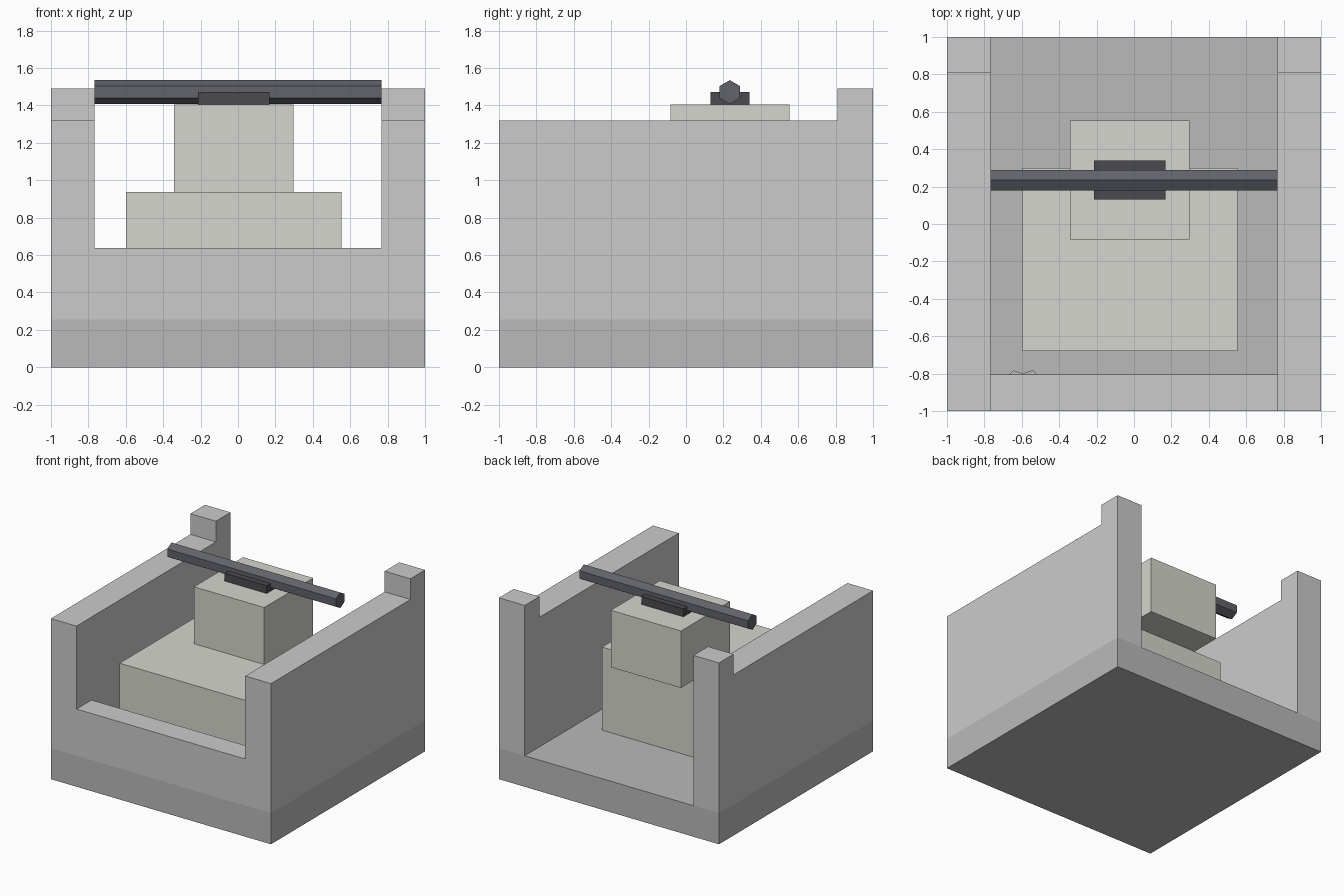
import bpy, bmesh
from math import sin, cos, radians

if "Cube" in bpy.data.objects:
    bpy.data.objects.remove(bpy.data.objects["Cube"])


def material(name, r, g, b):
    m = bpy.data.materials.new(name)
    m.diffuse_color = (r, g, b, 1)
    m.use_nodes = True
    m.node_tree.nodes["Principled BSDF"].inputs["Base Color"].default_value = m.diffuse_color
    return m


FLOOR = material("mid_grey", 0.49, 0.49, 0.49)
STONE = material("warm_grey", 0.67, 0.67, 0.62)
METAL = material("dark_steel", 0.12, 0.125, 0.145)
DARK = material("dark_bracket", 0.07, 0.07, 0.08)


def prism(name, points, depth, mat=None):
    """Close a planar 3D outline and extrude it along the depth vector."""
    bm = bmesh.new()
    face = bm.faces.new([bm.verts.new(p) for p in points])
    ext = bmesh.ops.extrude_face_region(bm, geom=[face])["geom"]
    verts = [v for v in ext if isinstance(v, bmesh.types.BMVert)]
    bmesh.ops.translate(bm, verts=verts, vec=depth)
    bmesh.ops.recalc_face_normals(bm, faces=bm.faces)
    mesh = bpy.data.meshes.new(name)
    bm.to_mesh(mesh)
    bm.free()
    obj = bpy.data.objects.new(name, mesh)
    bpy.context.collection.objects.link(obj)
    if mat:
        mesh.materials.append(mat)
    return obj


def box(name, x, y, z, mat=None):
    outline = [(x[0], y[0], z[0]), (x[1], y[0], z[0]),
               (x[1], y[1], z[0]), (x[0], y[1], z[0])]
    return prism(name, outline, (0, 0, z[1] - z[0]), mat)


# Floor slab
box("floor_slab", (-1, 1), (-1, 1), (0, 0.255), FLOOR)

# Surrounding walls: stepped side profile, hollowed out from above and behind
profile = [(-1, 0.255), (1, 0.255), (1, 1.49), (0.81, 1.49), (0.81, 1.32), (-1, 1.32)]
walls = prism("walls", [(-1, y, z) for y, z in profile], (2, 0, 0))
inner = (-0.768, 0.766)
for name, y, z in (("inside_cutter", (-0.805, 1.2), (0.1, 2)),
                   ("front_gap_cutter", (-1.2, 1.2), (0.638, 2.1))):
    cutter = box(name, inner, y, z)
    cutter.hide_render = True
    cutter.hide_viewport = True
    mod = walls.modifiers.new(name, "BOOLEAN")
    mod.operation = "DIFFERENCE"
    mod.solver = "EXACT"
    mod.object = cutter

# Stacked blocks
box("lower_block", (-0.6, 0.553), (-0.68, 0.3), (0.255, 0.938), STONE)
box("upper_block", (-0.342, 0.296), (-0.082, 0.554), (0.938, 1.406), STONE)

# Hexagonal bar resting in its bracket
box("bar_bracket", (-0.214, 0.169), (0.131, 0.339), (1.406, 1.471), DARK)
hexagon = [(-0.768, 0.234 + 0.064 * cos(radians(30 + 60 * i)),
            1.471 + 0.064 * sin(radians(30 + 60 * i))) for i in range(6)]
prism("hex_bar", hexagon, (1.534, 0, 0), METAL)

# Small notched stop on the floor behind the front wall
stop = [(-0.67, -0.806), (-0.645, -0.783), (-0.595, -0.799),
        (-0.537, -0.781), (-0.52, -0.806)]
prism("floor_stop", [(x, y, 0.255) for x, y in stop], (0, 0, 0.03), FLOOR)
